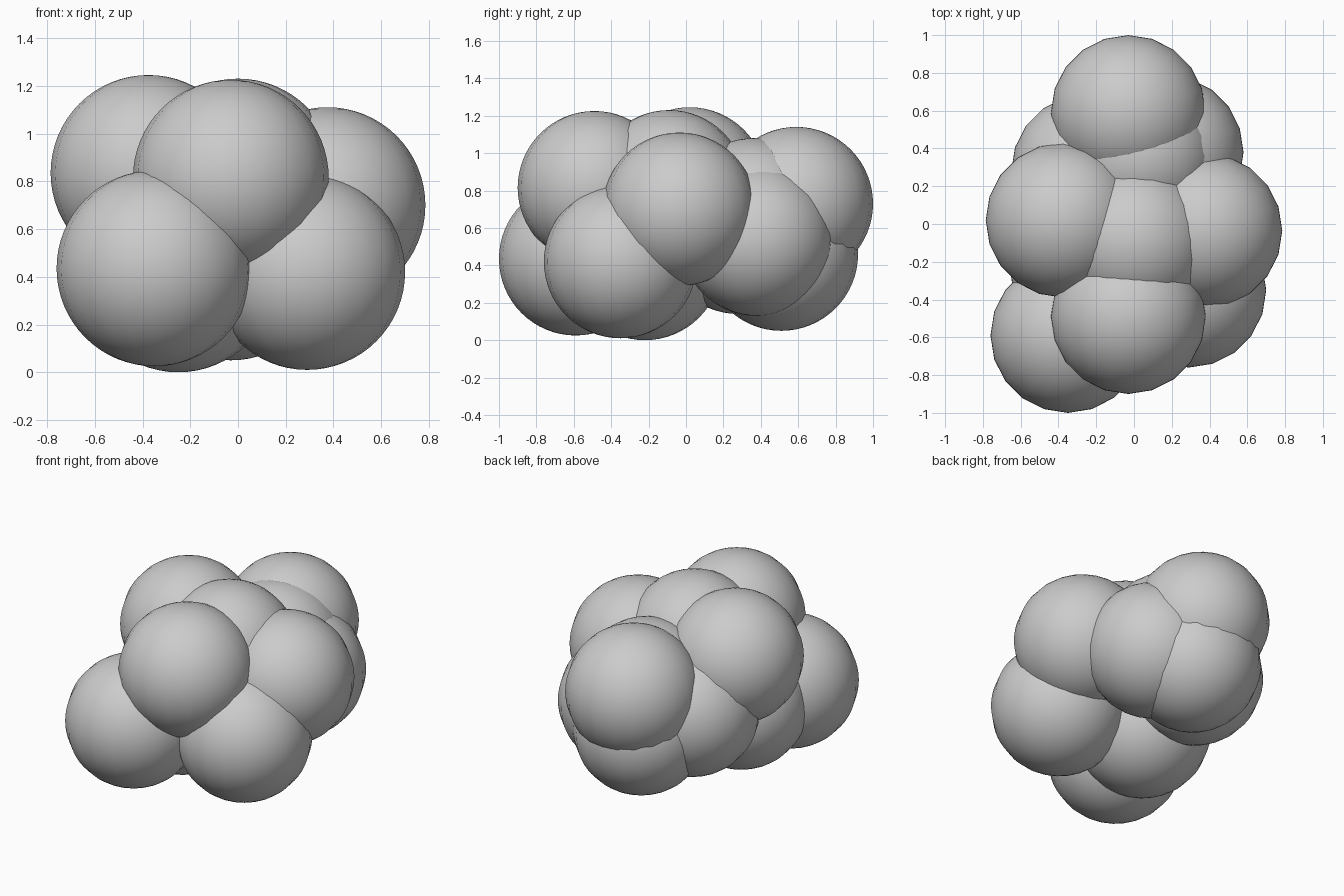
import bpy

if "Cube" in bpy.data.objects:
    bpy.data.objects.remove(bpy.data.objects["Cube"])

R = 0.41

# centre of each ball in the cluster
balls = {
    "front_left_low_ball": (-0.35, -0.59, 0.435),
    "front_right_low_ball": (0.29, -0.35, 0.42),
    "front_top_ball": (-0.03, -0.49, 0.815),
    "right_ball": (0.375, -0.035, 0.70),
    "left_ball": (-0.375, 0.02, 0.835),
    "top_centre_ball": (0.0, -0.09, 0.82),
    "bottom_centre_ball": (-0.25, -0.22, 0.41),
    "inner_back_ball": (0.03, 0.36, 0.67),
    "back_right_ball": (0.17, 0.38, 0.54),
    "back_left_ball": (-0.24, 0.28, 0.55),
    "back_low_ball": (-0.03, 0.51, 0.46),
    "back_top_ball": (-0.03, 0.59, 0.73),
}

# smooth, equal-sized overlapping spheres
for name, centre in balls.items():
    bpy.ops.mesh.primitive_uv_sphere_add(
        segments=20, ring_count=32, radius=R, location=centre)
    ball = bpy.context.object
    ball.name = name
    bpy.ops.object.shade_smooth()
